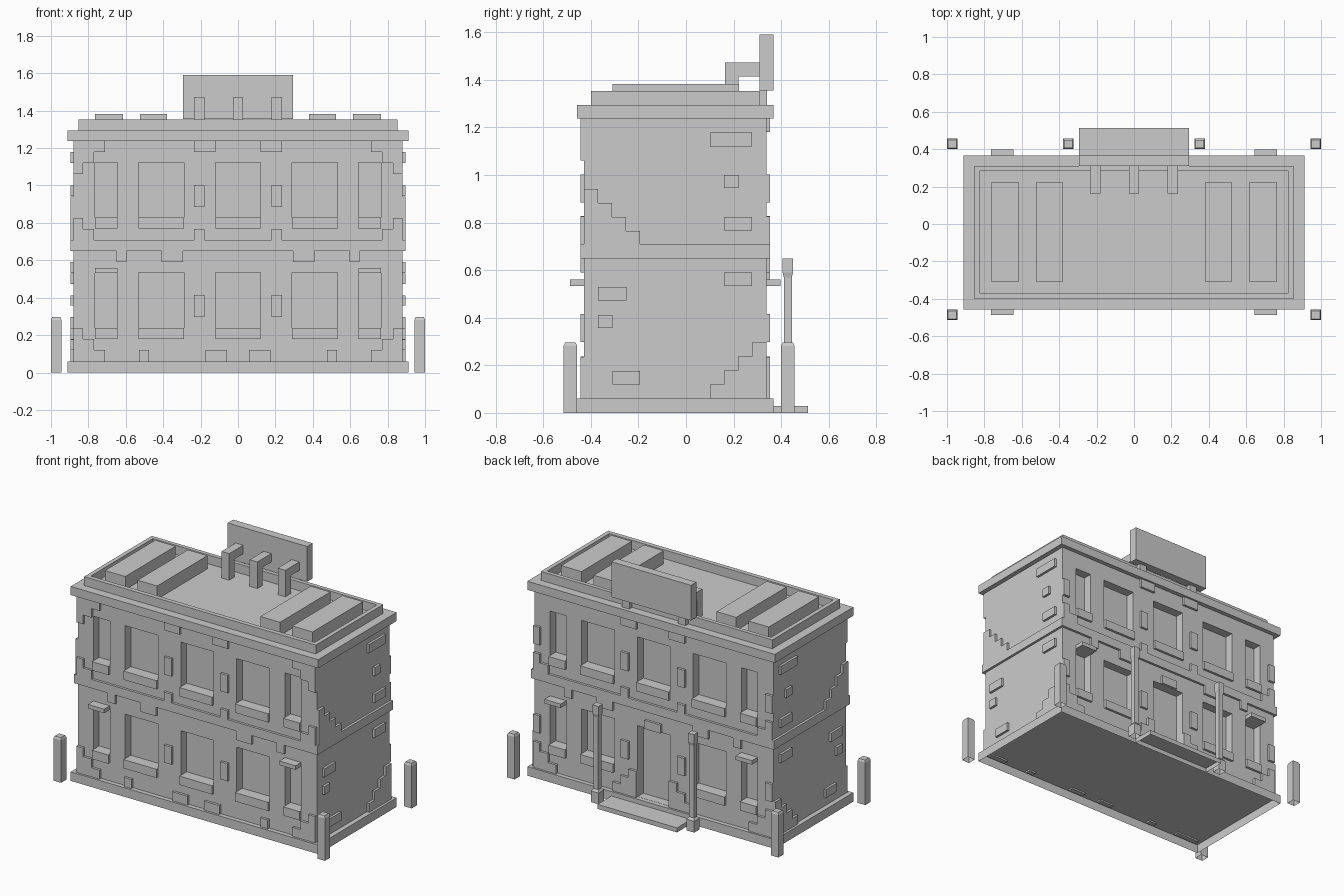
import bpy, bmesh
from mathutils import Vector

if "Cube" in bpy.data.objects:
    bpy.data.objects.remove(bpy.data.objects["Cube"])

X, YF, YB = 0.88, -0.428, 0.338    # wall planes
T = 0.016                          # brick relief


def add_box(bm, x0, x1, y0, y1, z0, z1):
    lo, hi = Vector((x0, y0, z0)), Vector((x1, y1, z1))
    for v in bmesh.ops.create_cube(bm, size=1)["verts"]:
        v.co = (lo + hi) / 2 + v.co * (hi - lo)


def finish(name, bm):
    me = bpy.data.meshes.new(name)
    bm.to_mesh(me)
    bm.free()
    ob = bpy.data.objects.new(name, me)
    bpy.context.collection.objects.link(ob)
    return ob


def make(name, boxes, open_bottom=False):
    bm = bmesh.new()
    for b in boxes:
        add_box(bm, *b)
    if open_bottom:
        bm.normal_update()
        down = [f for f in bm.faces if f.normal.z < -0.9]
        bmesh.ops.delete(bm, geom=down, context="FACES_ONLY")
    return finish(name, bm)


def mirrored(boxes):
    return [b for x0, x1, *r in boxes for b in ((x0, x1, *r), (-x1, -x0, *r))]


def face_boxes(rects, back, out=T, inn=0.02):
    """Boxes straddling the front or back wall from (x0, x1, z0, z1)."""
    y0, y1 = (YB - inn, YB + out) if back else (YF - out, YF + inn)
    return [(a, b, y0, y1, c, d) for a, b, c, d in rects]


# main block with window and door recesses
body = make("walls", [(-X, X, YF, YB, 0.06, 1.295)])
cols = [(-0.12, 0.12), (0.29, 0.532), (-0.532, -0.29), (0.645, 0.765), (-0.765, -0.645)]
cuts, sills = [], []
for back in (False, True):
    for z in (0.18, 0.77):
        for a, b in cols:
            door = back and z < 0.5 and a == -0.12
            z0 = 0.061 if door else z
            cuts += face_boxes([(a, b, z0, z + 0.354)], back, 0.1, 0.06)
            if not door:
                sills += face_boxes([(a, b, z, z + 0.058)], back, T, 0.065)
cutter = make("window_cutter", cuts)
cutter.hide_render = True
mod = body.modifiers.new("recesses", "BOOLEAN")
mod.object, mod.operation, mod.solver = cutter, "DIFFERENCE", "EXACT"
bpy.context.view_layer.objects.active = body
body.select_set(True)
bpy.ops.object.modifier_apply(modifier=mod.name)
bpy.data.objects.remove(cutter)
make("window_sills", sills)

# hollow-bottomed plinth, floor band, cornice
make("plinth", [(-0.912, 0.912, -0.458, 0.367, 0, 0.06)], True)
make("floor_band", [(-X - T, X + T, YF - T, YB + T, 0.65, 0.709)])
make("cornice", [(-0.912, 0.912, -0.458, 0.367, 1.238, 1.295)])

# parapet
make("parapet", mirrored([(0.825, 0.853, -0.4, 0.31, 1.29, 1.354)]) +
     [(-0.825, 0.825, -0.4, -0.37, 1.29, 1.354), (-0.825, 0.825, 0.283, 0.31, 1.29, 1.354)])

# raised roof boxes
make("roof_boxes", mirrored([(a, b, -0.308, 0.222, 1.29, 1.383)
                             for a, b in ((0.38, 0.525), (0.615, 0.765))]))

# raised bricks shared by the front and back faces
common = [(0.18, 0.235, 0.885, 1.003), (0.18, 0.235, 0.298, 0.415),
          (0.18, 0.235, 0.70, 0.768), (0.12, 0.235, 1.18, 1.25),
          (0.83, X, 0.768, 0.826), (0.77, X, 0.70, 0.768),
          (0.595, 0.65, 0.59, 0.66), (0.295, 0.41, 0.59, 0.66),
          (0.71, X, 0.05, 0.12), (0.77, X, 0.12, 0.178), (0.83, X, 0.178, 0.235)]
front = common + [(0.71, X, 1.18, 1.25), (0.77, X, 1.12, 1.18), (0.83, X, 1.06, 1.12),
                  (0.475, 0.53, 0.05, 0.12), (0.06, 0.173, 0.05, 0.12)]
back = common + [(0.83, X, 0.885, 1.003), (0.83, X, 0.298, 0.415),
                 (0.12, 0.295, 0.05, 0.12), (0.12, 0.235, 0.12, 0.178),
                 (0.12, 0.178, 0.178, 0.235)]
make("front_bricks", mirrored(face_boxes(front, False)))
make("back_bricks", mirrored(face_boxes(back, True)) +
     face_boxes([(-0.06, 0.06, 0.535, 0.592)], True))

# raised bricks on both ends, with stepped corners
ends = [(0.1, 0.278, 1.12, 1.178), (0.16, 0.22, 0.945, 1.0), (0.16, 0.278, 0.767, 0.824),
        (0.16, 0.278, 0.533, 0.59), (-0.37, -0.25, 0.473, 0.53),
        (-0.37, -0.31, 0.357, 0.412), (-0.31, -0.193, 0.12, 0.176)]
for i in range(4):
    d = 0.059 * i
    ends.append((YF, -0.37 + d, 0.882 - d, 0.941 - d))
    ends.append((0.1 + d, YB, 0.06 + d, 0.119 + d))
make("end_bricks", mirrored([(X - 0.02, X + T, *e) for e in ends]))

# little canopies over the lower outer windows
make("canopies", mirrored([(0.645, 0.765, -0.487, YF + 0.01, 0.533, 0.56),
                           (0.645, 0.765, YB - 0.01, 0.398, 0.533, 0.56)]))

# sign board and its brackets
make("sign_board", [(-0.293, 0.293, 0.31, 0.367, 1.355, 1.59)])
br = []
for x in (-0.207, 0, 0.207):
    br += [(x - 0.028, x + 0.028, 0.163, 0.22, 1.29, 1.415),
           (x - 0.028, x + 0.028, 0.163, 0.312, 1.415, 1.472)]
make("sign_brackets", br)
make("sign_feet", mirrored([(0.18, 0.235, 0.31, 0.34, 1.29, 1.36)]))

# hollow-bottomed door step
make("door_step", [(-0.293, 0.293, 0.367, 0.513, 0, 0.03)], True)


def post(name, x, y, profile):
    """Square post, open underneath, from (half width, z) levels."""
    bm = bmesh.new()
    rings = [[bm.verts.new((x + sx * h, y + sy * h, z))
              for sx, sy in ((-1, -1), (1, -1), (1, 1), (-1, 1))] for h, z in profile]
    for a, b in zip(rings, rings[1:]):
        for i in range(4):
            j = (i + 1) % 4
            bm.faces.new((a[i], a[j], b[j], b[i]))
    bm.faces.new(rings[-1])
    finish(name, bm)


# corner bollards and door columns
for s in (-1, 1):
    for y in (-0.486, 0.428):
        post("bollard", s * 0.972, y, [(0.028, 0), (0.028, 0.282), (0.022, 0.296)])
    post("door_column", s * 0.352, 0.428,
         [(0.028, 0), (0.028, 0.075), (0.017, 0.09), (0.017, 0.57),
          (0.022, 0.59), (0.022, 0.648)])
